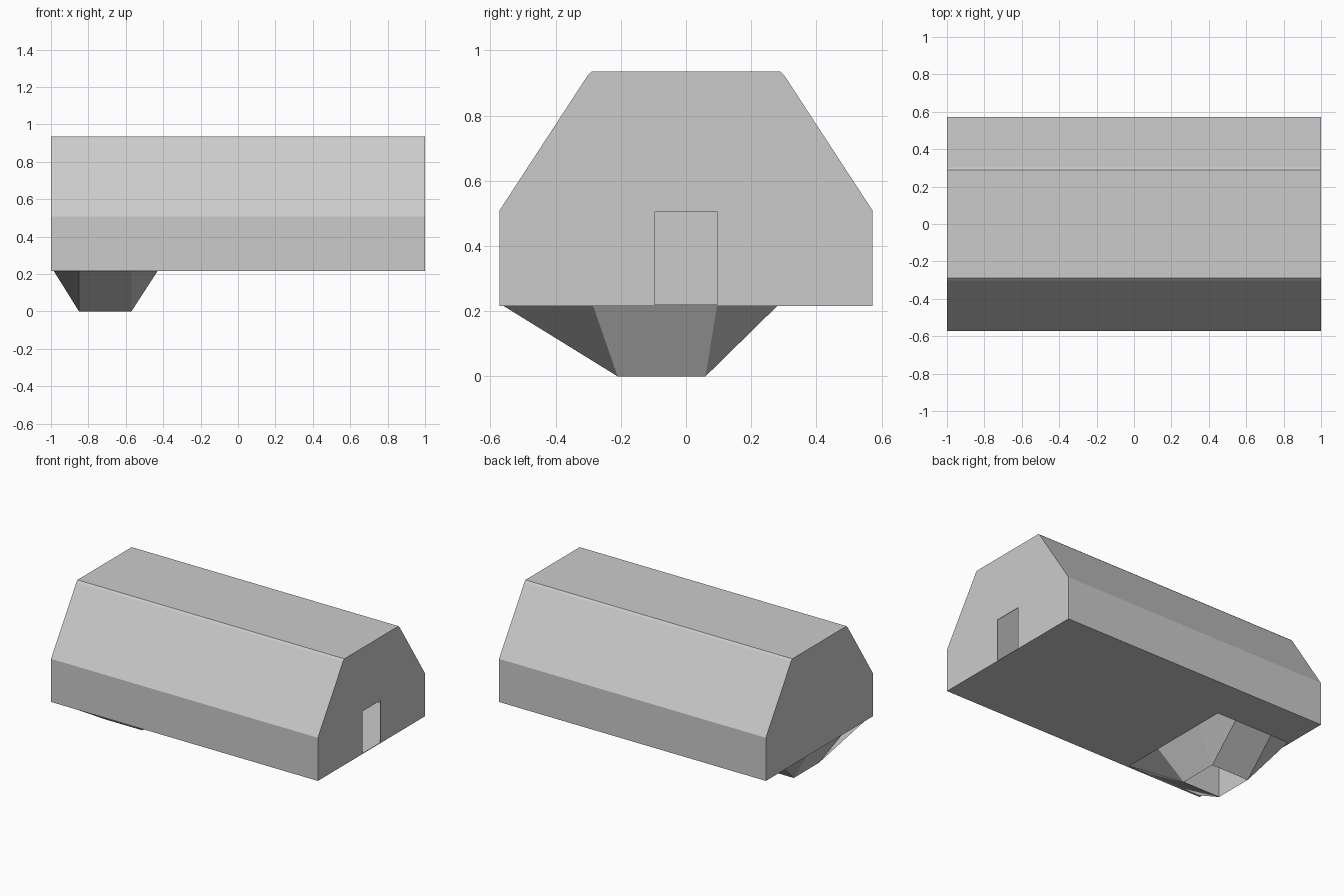
import bpy
import bmesh

if "Cube" in bpy.data.objects:
    bpy.data.objects.remove(bpy.data.objects["Cube"])

FLOOR = 0.216   # underside of the hall
WALL = 0.004    # shell thickness

grey = bpy.data.materials.new("plain grey")
grey.diffuse_color = (0.6, 0.6, 0.6, 1)
grey.use_nodes = True
grey.node_tree.nodes["Principled BSDF"].inputs["Base Color"].default_value = grey.diffuse_color


def add_object(name, bm):
    mesh = bpy.data.meshes.new(name)
    bm.to_mesh(mesh)
    bm.free()
    mesh.materials.append(grey)
    obj = bpy.data.objects.new(name, mesh)
    bpy.context.scene.collection.objects.link(obj)
    return obj


def add_cutter(name, x, y, z):
    bm = bmesh.new()
    bmesh.ops.create_cube(bm, size=1)
    for v in bm.verts:
        v.co = [r[0] if c < 0 else r[1] for c, r in zip(v.co, (x, y, z))]
    obj = add_object(name, bm)
    obj.hide_render = True
    obj.hide_viewport = True
    obj.display_type = 'WIRE'
    return obj


def add_prism(bm, profile, half_length):
    left = [bm.verts.new((-half_length, y, z)) for y, z in profile]
    right = [bm.verts.new((half_length, y, z)) for y, z in profile]
    bm.faces.new(left)
    bm.faces.new(right)
    n = len(profile)
    return [bm.faces.new((left[i], left[(i + 1) % n], right[(i + 1) % n], right[i]))
            for i in range(n)]


# Hall: hollow shell with sloped roof sides and a small chamfer at the flat top
half = [(0.573, FLOOR), (0.573, 0.508), (0.302, 0.923), (0.29, 0.935)]
profile = half + [(-y, z) for y, z in reversed(half)]
bm = bmesh.new()
add_prism(bm, profile, 1.0)
bmesh.ops.recalc_face_normals(bm, faces=bm.faces[:])
hall = add_object("hall_shell", bm)
shell = hall.modifiers.new("wall thickness", 'SOLIDIFY')
shell.thickness = WALL
shell.offset = -1
shell.use_even_offset = True

# Doorway in the end wall and the opening in the floor above the shaft
SX, SY = (-0.85, -0.57), (-0.21, 0.06)
cutters = [
    add_cutter("doorway_cutter", (0.95, 1.05), (-0.097, 0.097), (FLOOR + WALL, 0.505)),
    add_cutter("floor_opening_cutter", SX, SY, (FLOOR - 0.05, FLOOR + 0.05)),
]
for cutter in cutters:
    cut = hall.modifiers.new(cutter.name, 'BOOLEAN')
    cut.operation = 'DIFFERENCE'
    cut.solver = 'EXACT'
    cut.object = cutter

# Base: tapered block below the floor, around a straight open shaft
bm = bmesh.new()
xs = (-0.985, SX[0], SX[1], -0.43)
ys = (-0.56, -0.285, 0.095, 0.28)
top = {(i, j): bm.verts.new((xs[i], ys[j], FLOOR))
       for i in range(4) for j in range(4) if i in (0, 3) or j in (0, 3)}
order = [(0, 0), (1, 0), (1, 1), (0, 1)]
foot = {(i, j): bm.verts.new((SX[i], SY[j], 0)) for i, j in order}
rim = {(i, j): bm.verts.new((SX[i], SY[j], FLOOR + WALL)) for i, j in order}
for i, j in order:
    # folded corner panel
    oi, oj = 3 * i, 3 * j
    bm.faces.new((top[oi, oj], top[1 + i, oj], foot[i, j], top[oi, 1 + j]))
for k in range(4):
    a, b = order[k], order[(k + 1) % 4]
    if a[1] == b[1]:
        ta, tb = top[1 + a[0], 3 * a[1]], top[1 + b[0], 3 * b[1]]
    else:
        ta, tb = top[3 * a[0], 1 + a[1]], top[3 * b[0], 1 + b[1]]
    bm.faces.new((ta, tb, foot[b], foot[a]))          # sloped side
    bm.faces.new((foot[a], foot[b], rim[b], rim[a]))  # shaft wall
bmesh.ops.recalc_face_normals(bm, faces=bm.faces[:])
# Sloped panels face away from the shaft, shaft walls face into it
cx, cy = sum(SX) / 2, sum(SY) / 2
bm.normal_update()
rims = set(rim.values())
for f in bm.faces:
    c = f.calc_center_median()
    outward = f.normal.x * (c.x - cx) + f.normal.y * (c.y - cy) > 0
    if outward == any(v in rims for v in f.verts):
        f.normal_flip()
add_object("tapered_base", bm)
